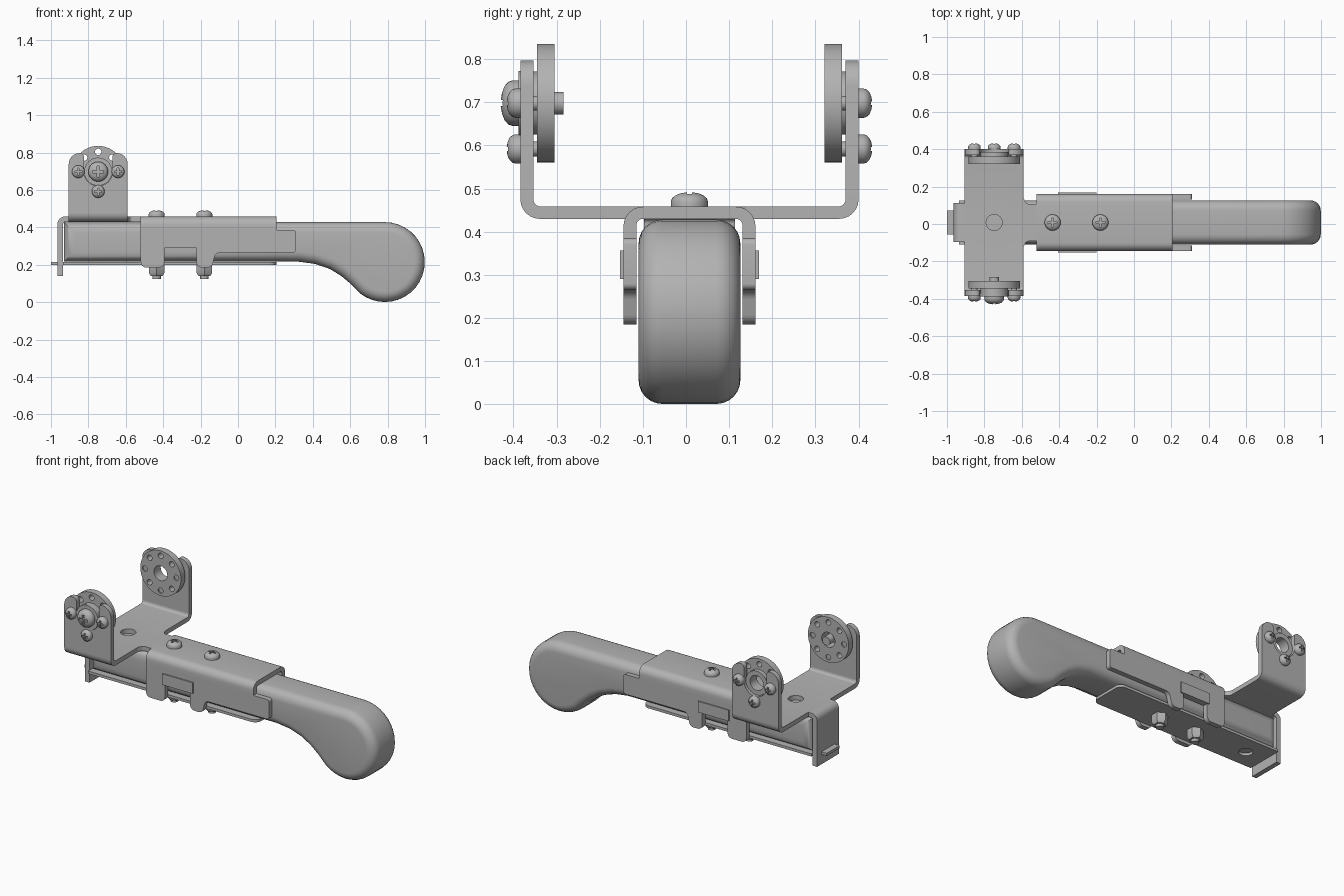
import bpy, bmesh, math
from mathutils import Vector, Matrix

if "Cube" in bpy.data.objects:
    bpy.data.objects.remove(bpy.data.objects["Cube"], do_unlink=True)

grey = bpy.data.materials.new("plain grey")
grey.use_nodes = True
grey.diffuse_color = (0.45, 0.45, 0.45, 1)
grey.node_tree.nodes["Principled BSDF"].inputs["Base Color"].default_value = grey.diffuse_color
parts = []
CY = 0.008            # centre plane of the tool
HUB_X, HUB_Z = -0.7475, 0.698


def finish(name, bm):
    bmesh.ops.recalc_face_normals(bm, faces=bm.faces)
    mesh = bpy.data.meshes.new(name)
    bm.to_mesh(mesh)
    bm.free()
    mesh.materials.append(grey)
    ob = bpy.data.objects.new(name, mesh)
    bpy.context.collection.objects.link(ob)
    parts.append(ob)
    return ob


def rounded(pts, steps=6):
    """Outline with filleted corners; each corner is (u, v) or (u, v, radius)."""
    out = []
    for i, p in enumerate(pts):
        c = Vector(p[:2])
        if len(p) < 3:
            out.append(c)
            continue
        a = (Vector(pts[i - 1][:2]) - c).normalized()
        b = (Vector(pts[(i + 1) % len(pts)][:2]) - c).normalized()
        half = a.angle(b) / 2
        centre = c + (a + b).normalized() * p[2] / math.sin(half)
        start = c + a * p[2] / math.tan(half) - centre
        end = c + b * p[2] / math.tan(half) - centre
        turn = start.angle_signed(end)
        for k in range(steps + 1):
            out.append(centre + Matrix.Rotation(-turn * k / steps, 2) @ start)
    return out


def prism(name, pts, axis, lo, hi, bevel=0):
    place = {"x": lambda u, v, d: (d, u, v), "y": lambda u, v, d: (u, d, v),
             "z": lambda u, v, d: (u, v, d)}[axis]
    bm = bmesh.new()
    low = [bm.verts.new(place(u, v, lo)) for u, v in pts]
    high = [bm.verts.new(place(u, v, hi)) for u, v in pts]
    caps = [bm.faces.new(low), bm.faces.new(high)]
    n = len(pts)
    for i in range(n):
        j = (i + 1) % n
        bm.faces.new((low[i], low[j], high[j], high[i]))
    if bevel:
        bmesh.ops.recalc_face_normals(bm, faces=bm.faces)
        rim = [e for f in caps for e in f.edges]
        bmesh.ops.bevel(bm, geom=rim, offset=bevel, segments=6, profile=0.5, affect="EDGES")
    return finish(name, bm)


def box(name, x, y, z):
    return prism(name, [(x[0], y[0]), (x[1], y[0]), (x[1], y[1]), (x[0], y[1])], "z", *z)


def lathe(name, profile, base, direction, sides=32):
    """Turned part: profile is (radius, height) along direction from base."""
    turn = Vector((0, 0, 1)).rotation_difference(Vector(direction)).to_matrix()
    bm = bmesh.new()
    rings = []
    for r, h in profile:
        rings.append([bm.verts.new(Vector(base) + turn @ Vector(
            (r * math.cos(t * math.tau / sides), r * math.sin(t * math.tau / sides), h)))
            for t in range(sides)])
    for a, b in zip(rings, rings[1:]):
        for i in range(sides):
            bm.faces.new((a[i], a[i - 1], b[i - 1], b[i]))
    bm.faces.new(rings[0])
    bm.faces.new(rings[-1])
    return finish(name, bm)


def rod(name, r, base, direction, length, sides=32):
    return lathe(name, [(r, 0), (r, length)], base, direction, sides)


def cut(ob, cutters):
    for c in cutters:
        mod = ob.modifiers.new("cut", "BOOLEAN")
        mod.operation, mod.solver, mod.object = "DIFFERENCE", "EXACT", c
    deps = bpy.context.evaluated_depsgraph_get()
    ob.data = bpy.data.meshes.new_from_object(ob.evaluated_get(deps))
    ob.modifiers.clear()
    for c in cutters:
        parts.remove(c)
        bpy.data.objects.remove(c, do_unlink=True)


def screw(name, r, h, base, direction):
    """Domed head with a cross recess."""
    dome = [(r, 0), (r, h * 0.35)]
    dome += [(r * math.cos(a), h * (0.35 + 0.65 * math.sin(a)))
             for a in (math.radians(d) for d in (20, 40, 60, 80))]
    head = lathe(name, dome, base, direction)
    d, b = Vector(direction), Vector(base)
    u = Vector((1, 0, 0))
    v = d.cross(u)
    cutters = []
    for long, short in ((u, v), (v, u)):
        size = [abs(long[i]) * r * 0.55 + abs(short[i]) * r * 0.13 + abs(d[i]) * h * 0.5
                for i in range(3)]
        c = b + d * h * 1.05
        cutters.append(box("recess", *[(c[i] - size[i], c[i] + size[i]) for i in range(3)]))
    cut(head, cutters)


# Handle: straight core running into a drooping round grip
grip = [(-0.93, 0.217), (-0.93, 0.428)]
grip += [(0.785 + 0.2135 * math.cos(a), 0.2145 + 0.2135 * math.sin(a))
         for a in (math.radians(90 - 10 * k) for k in range(23))]
grip += [(0.60, 0.10), (0.55, 0.142), (0.49, 0.178), (0.41, 0.205), (0.32, 0.217)]
prism("handle", grip, "y", -0.118, 0.118, bevel=0.055)

# Channel gripping the handle, open below
prism("channel_top", rounded([(-0.153, 0.385), (-0.153, 0.458, 0.045), (0.153, 0.458, 0.045),
      (0.153, 0.385), (0.123, 0.385), (0.123, 0.43, 0.015), (-0.123, 0.43, 0.015),
      (-0.123, 0.385)]), "x", -0.52, 0.205)
wall = rounded([(-0.52, 0.385), (-0.52, 0.185, 0.03), (-0.393, 0.185, 0.03), (-0.393, 0.29),
                (-0.222, 0.29), (-0.222, 0.185, 0.03), (-0.14, 0.185, 0.03),
                (-0.12, 0.265, 0.03), (0.31, 0.265, 0.015), (0.31, 0.385, 0.015)])

# Cross bracket: fork base, neck and folded front end
fork = prism("fork_base", rounded([(-0.392, 0.48), (-0.392, 0.43, 0.045), (0.392, 0.43, 0.045),
             (0.392, 0.48), (0.362, 0.48), (0.362, 0.458, 0.018), (-0.362, 0.458, 0.018),
             (-0.362, 0.48)]), "x", -0.905, -0.59)
cut(fork, [rod("hole", 0.043, (HUB_X, 0, 0.4), (0, 0, 1), 0.1)])
prism("neck", rounded([(-0.59, -0.13), (-0.575, -0.1, 0.02), (-0.52, -0.1), (-0.52, 0.1),
      (-0.575, 0.1, 0.02), (-0.59, 0.13)]), "z", 0.43, 0.458)
prism("front_fold", rounded([(-0.905, 0.458), (-0.965, 0.458, 0.04), (-0.965, 0.14),
      (-0.935, 0.14), (-0.935, 0.43, 0.012), (-0.905, 0.43)]), "y", -0.105, 0.105)

# Lower clamp plate with a tongue through the front fold
plate = prism("clamp_plate", rounded([(-0.935, -0.118), (0.205, -0.118, 0.04),
              (0.205, 0.118, 0.04), (-0.935, 0.118)]), "z", 0.2, 0.216)
cut(plate, [rod("hole", 0.04, (-0.8, 0, 0.15), (0, 0, 1), 0.1)])
box("clamp_tongue", (-1.0, -0.93), (-0.063, 0.063), (0.2, 0.216))

# Clamp screws and nuts
for i, x in enumerate((-0.435, -0.18)):
    screw(f"clamp_screw_{i}", 0.043, 0.034, (x, 0, 0.458), (0, 0, 1))
    lathe(f"clamp_nut_{i}", [(0.047, 0), (0.047, 0.045), (0.036, 0.06)],
          (x, 0, 0.2), (0, 0, -1), 6)
    rod(f"screw_tip_{i}", 0.022, (x, 0, 0.2), (0, 0, -1), 0.077)

# Fork arms, discs and walls on both sides
arm = rounded([(HUB_X + p[0], *p[1:]) for p in (
    (-0.1575, 0.48), (0.1575, 0.48), (0.1575, 0.797, 0.058), (0.076, 0.797, 0.022),
    (0.076, 0.622, 0.074), (-0.076, 0.622, 0.074), (-0.076, 0.797, 0.022),
    (-0.1575, 0.797, 0.058))])
for s, side in ((-1, "right"), (1, "left")):
    out = (0, s, 0)
    prism(f"{side}_wall", wall, "y", s * 0.123, s * 0.153)
    box(f"{side}_strap", (-0.405, -0.2), sorted((s * 0.13, s * 0.161)), (0.29, 0.357))
    prism(f"{side}_arm", arm, "y", s * 0.362, s * 0.392)
    disc = rod(f"{side}_disc", 0.1375, (HUB_X, s * 0.313, HUB_Z), out, 0.04, 48)
    collar = rod(f"{side}_collar", 0.073, (HUB_X, s * 0.353, HUB_Z), out, 0.025)
    holes = [rod("hole", 0.045, (HUB_X, s * 0.29, HUB_Z), out, 0.1)]
    for k in range(8):
        a = k * math.tau / 8
        holes.append(rod("hole", 0.017, (HUB_X + 0.106 * math.cos(a), s * 0.29,
                                         HUB_Z + 0.106 * math.sin(a)), out, 0.1, 16))
    cut(disc, holes)
    cut(collar, [rod("hole", 0.045, (HUB_X, s * 0.29, HUB_Z), out, 0.2)])
    for k, (dx, dz) in enumerate(((-0.106, 0), (0.106, 0), (0, -0.106))):
        screw(f"{side}_arm_screw_{k}", 0.034, 0.032, (HUB_X + dx, s * 0.392, HUB_Z + dz), out)
        rod(f"{side}_screw_shank_{k}", 0.017, (HUB_X + dx, s * 0.32, HUB_Z + dz), out, 0.075, 16)

# Pivot bolt on one side only
rod("pivot_washer", 0.075, (HUB_X, -0.378, HUB_Z), (0, -1, 0), 0.018)
screw("pivot_bolt_head", 0.053, 0.044, (HUB_X, -0.394, HUB_Z), (0, -1, 0))
rod("pivot_bolt_shank", 0.026, (HUB_X, -0.395, HUB_Z), (0, 1, 0), 0.103)

# Shift to the centre plane and shade
bpy.ops.object.select_all(action="DESELECT")
for ob in parts:
    ob.location.y = CY
    ob.select_set(True)
bpy.context.view_layer.objects.active = parts[0]
bpy.ops.object.shade_smooth_by_angle(angle=math.radians(35))
